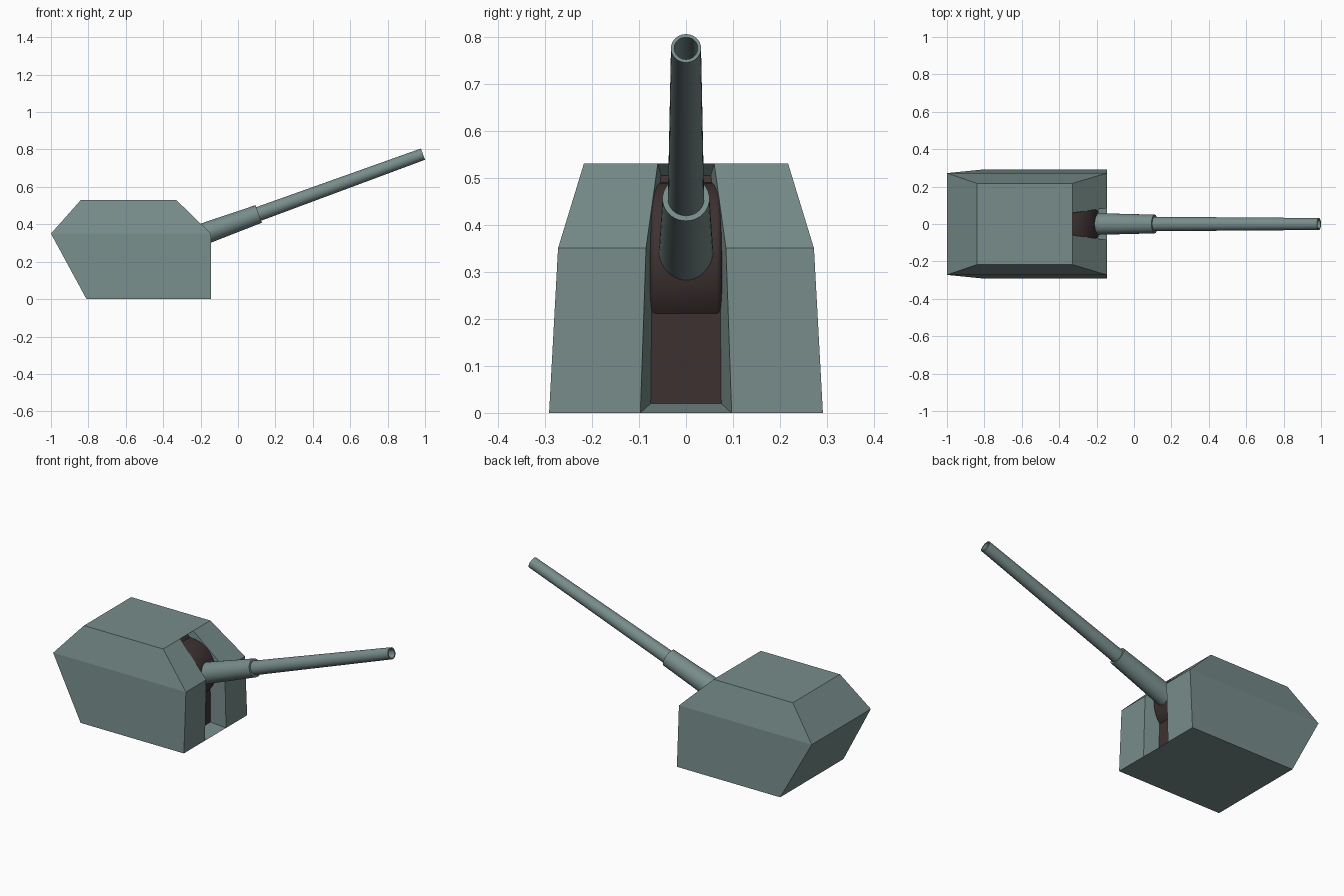
import bpy, bmesh, math
from mathutils import Vector, Matrix

if "Cube" in bpy.data.objects:
    bpy.data.objects.remove(bpy.data.objects["Cube"])


def material(name, rgb):
    m = bpy.data.materials.new(name)
    m.diffuse_color = (*rgb, 1)
    m.use_nodes = True
    m.node_tree.nodes["Principled BSDF"].inputs["Base Color"].default_value = m.diffuse_color
    return m


GREY = material("grey green paint", (0.185, 0.265, 0.255))
DARK = material("dark brown canvas", (0.048, 0.031, 0.031))


def make_object(name, bm, mats):
    bmesh.ops.recalc_face_normals(bm, faces=bm.faces)
    me = bpy.data.meshes.new(name)
    bm.to_mesh(me)
    bm.free()
    ob = bpy.data.objects.new(name, me)
    bpy.context.collection.objects.link(ob)
    for m in mats:
        me.materials.append(m)
    return ob


def smooth(ob, angle=35):
    bpy.ops.object.select_all(action='DESELECT')
    ob.select_set(True)
    bpy.context.view_layer.objects.active = ob
    bpy.ops.object.shade_smooth_by_angle(angle=math.radians(angle))


# Gun house: faceted shell with a front slot, both halves from one half
P = {
    'A': (-1.0, 0.272, 0.35), 'B': (-0.84, 0.217, 0.53), 'C': (-0.33, 0.217, 0.53),
    'D': (-0.145, 0.272, 0.35), 'E': (-0.145, 0.291, 0), 'F': (-0.81, 0.291, 0),
    'S': (-0.145, 0.097, 0), 'T': (-0.145, 0.085, 0.35), 'U': (-0.33, 0.06, 0.53),
    'I': (-0.23, 0.075, 0.02), 'J': (-0.23, 0.072, 0.33), 'K': (-0.36, 0.053, 0.505),
}
# lower case = same point moved onto the centre plane
FACES = ["ABCD", "ADEF", "BCUub", "CDTU", "DEST", "EFfsS", "FAaf", "ABba",
         "STJI", "TUKJ", "SIis", "UKku", "IJji", "JKkj"]
bm = bmesh.new()
for side in (1, -1):
    for names in FACES:
        vs = []
        for n in names:
            x, y, z = P[n.upper()]
            vs.append(bm.verts.new((x, 0 if n.islower() else side * y, z)))
        f = bm.faces.new(vs)
        f.material_index = 1 if names in ("IJji", "JKkj") else 0
bmesh.ops.remove_doubles(bm, verts=bm.verts, dist=1e-5)
bmesh.ops.dissolve_limit(bm, angle_limit=0.005, verts=bm.verts, edges=bm.edges,
                         delimit={'MATERIAL'})
make_object("gun_house", bm, [GREY, DARK])

# Mantlet: rounded drum across the slot
bm = bmesh.new()
bmesh.ops.create_cone(bm, cap_ends=True, segments=48, radius1=0.17, radius2=0.17, depth=0.152,
                      matrix=Matrix.Translation((-0.36, 0, 0.32)) @ Matrix.Rotation(math.pi / 2, 4, 'X'))
rims = [e for e in bm.edges if abs(e.verts[0].co.y - e.verts[1].co.y) < 1e-4]
bmesh.ops.bevel(bm, geom=rims, offset=0.012, segments=3, profile=0.5, affect='EDGES')
smooth(make_object("mantlet", bm, [DARK]))

# Gun tubes: profiles of (distance back from muzzle, radius) turned about the bore
TILT = math.radians(20)
AXIS = Vector((math.cos(TILT), 0, math.sin(TILT)))
MUZZLE = Vector((0.989, 0, 0.775))
SIDE, UP = Vector((0, 1, 0)), Vector((-math.sin(TILT), 0, math.cos(TILT)))


def tube(name, profile, n=40):
    bm = bmesh.new()
    rings = []
    for t, r in profile:
        c = MUZZLE - AXIS * t
        rings.append([bm.verts.new(c + (SIDE * math.cos(a) + UP * math.sin(a)) * r)
                      for a in (2 * math.pi * i / n for i in range(n))])
    for a, b in zip(rings, rings[1:]):
        for i in range(n):
            j = (i + 1) % n
            bm.faces.new((a[i], a[j], b[j], b[i]))
    bm.faces.new(rings[0])
    bm.faces.new(rings[-1])
    smooth(make_object(name, bm, [GREY]))


tube("barrel", [(0.3, 0.025), (0, 0.025), (0, 0.032), (1.0, 0.039)])
tube("barrel_sleeve", [(0.935, 0.037), (0.935, 0.050), (1.35, 0.060)])
